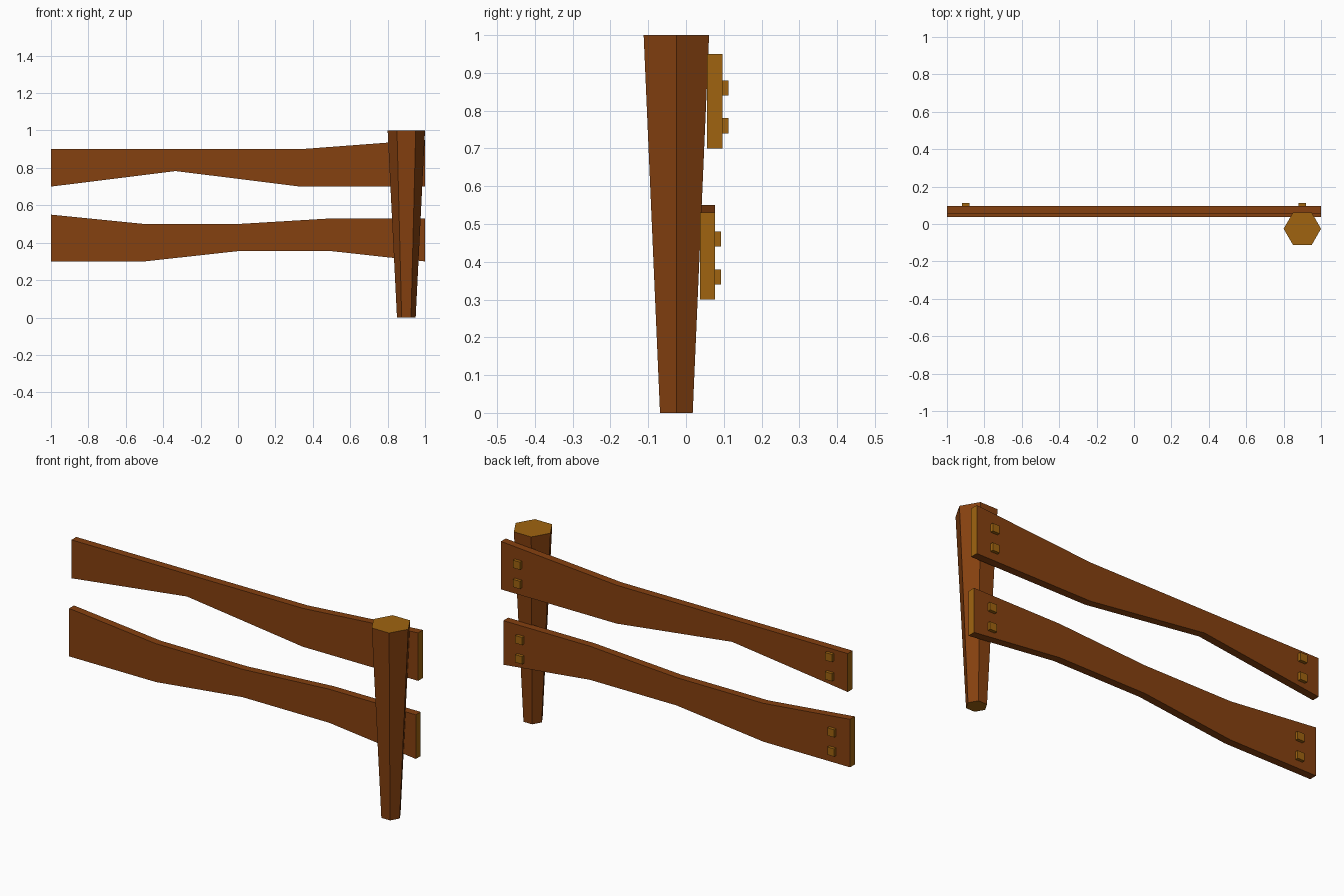
import bpy, bmesh, math

if "Cube" in bpy.data.objects:
    bpy.data.objects.remove(bpy.data.objects["Cube"])


def material(name, rgb):
    m = bpy.data.materials.new(name)
    m.diffuse_color = (*rgb, 1)
    m.use_nodes = True
    m.node_tree.nodes["Principled BSDF"].inputs["Base Color"].default_value = m.diffuse_color
    return m


bark = material("dark_wood", (0.235, 0.052, 0.005))
grain = material("light_end_wood", (0.350, 0.127, 0.005))


def finish(name, bm, is_end):
    """Turn a bmesh into an object; faces passing is_end get the light wood."""
    bmesh.ops.recalc_face_normals(bm, faces=bm.faces)
    for f in bm.faces:
        f.material_index = 1 if is_end(f.normal) else 0
    me = bpy.data.meshes.new(name)
    bm.to_mesh(me)
    bm.free()
    me.materials.append(bark)
    me.materials.append(grain)
    ob = bpy.data.objects.new(name, me)
    bpy.context.collection.objects.link(ob)


def rail(name, xs, tops, bottoms, y0, y1):
    """Plank made of straight segments, extruded in depth."""
    bm = bmesh.new()
    rings = [[bm.verts.new(p) for p in ((x, y0, b), (x, y1, b), (x, y1, t), (x, y0, t))]
             for x, t, b in zip(xs, tops, bottoms)]
    for a, b in zip(rings, rings[1:]):
        for i in range(4):
            j = (i + 1) % 4
            bm.faces.new((a[i], a[j], b[j], b[i]))
    bm.faces.new(rings[0])
    bm.faces.new(rings[-1])
    finish(name, bm, lambda n: abs(n.x) > 0.9)


def peg(name, x, z, y0, y1):
    bm = bmesh.new()
    bmesh.ops.create_cube(bm, size=1)
    bmesh.ops.scale(bm, vec=(0.04, y1 - y0, 0.04), verts=bm.verts)
    bmesh.ops.translate(bm, vec=(x, (y0 + y1) / 2, z), verts=bm.verts)
    finish(name, bm, lambda n: True)


# Tapered six-sided post, narrow at the ground
bm = bmesh.new()
rings = [[bm.verts.new((0.9 + r * math.cos(i * math.pi / 3),
                        -0.0255 + r * math.sin(i * math.pi / 3), z)) for i in range(6)]
         for r, z in ((0.05, 0), (0.1, 1))]
for i in range(6):
    j = (i + 1) % 6
    bm.faces.new((rings[0][i], rings[0][j], rings[1][j], rings[1][i]))
for r in rings:
    bm.faces.new(r)
finish("post", bm, lambda n: abs(n.z) > 0.9)

# Rails
rail("upper_rail", (-1, -1 / 3, 1 / 3, 1), (0.9, 0.9, 0.9, 0.95),
     (0.7, 0.783, 0.7, 0.7), 0.056, 0.096)
rail("lower_rail", (-1, -0.5, 0, 0.5, 1), (0.55, 0.5, 0.5, 0.53, 0.53),
     (0.3, 0.3, 0.355, 0.355, 0.3), 0.037, 0.077)

# Square pegs on the back of the rails
for level, back, heights in (("upper", 0.096, (0.76, 0.86)), ("lower", 0.077, (0.36, 0.46))):
    for side, x in (("left", -0.9), ("right", 0.9)):
        for k, z in enumerate(heights):
            peg(f"{level}_{side}_peg_{k + 1}", x, z, back - 0.02, back + 0.016)
